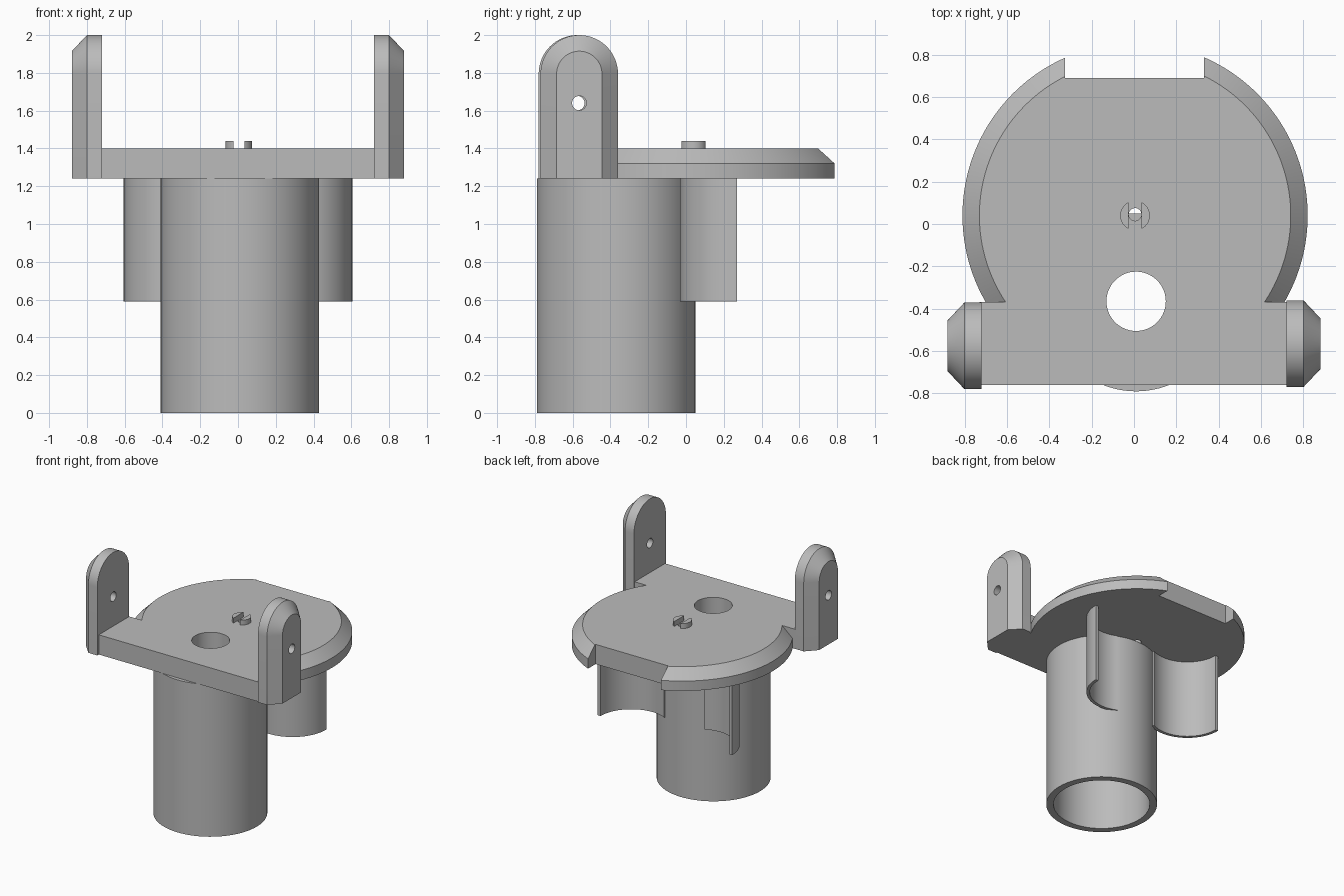
import bpy, bmesh
from math import sin, cos, pi, acos, radians

cube = bpy.data.objects.get("Cube")
if cube:
    bpy.data.objects.remove(cube, do_unlink=True)

grey = bpy.data.materials.new("plain grey")
grey.use_nodes = True
grey.diffuse_color = (0.5, 0.5, 0.5, 1)
grey.node_tree.nodes["Principled BSDF"].inputs["Base Color"].default_value = (0.5, 0.5, 0.5, 1)


def arc(cx, cy, r, a0, a1, n):
    """Points along an arc, both ends included."""
    return [(cx + r * cos(a0 + (a1 - a0) * i / n), cy + r * sin(a0 + (a1 - a0) * i / n))
            for i in range(n + 1)]


def circle(cx, cy, r, n=96):
    return arc(cx, cy, r, 0, 2 * pi, n)[:-1]


def loft(name, rings, closed=False):
    """Skin matching rings of points; cap the ends or close the loop."""
    bm = bmesh.new()
    loops = [[bm.verts.new(p) for p in ring] for ring in rings]
    n = len(loops[0])
    pairs = list(zip(loops, loops[1:]))
    if closed:
        pairs.append((loops[-1], loops[0]))
    else:
        bm.faces.new(loops[0])
        bm.faces.new(loops[-1])
    for a, b in pairs:
        for i in range(n):
            j = (i + 1) % n
            bm.faces.new((a[i], a[j], b[j], b[i]))
    bmesh.ops.recalc_face_normals(bm, faces=bm.faces)
    mesh = bpy.data.meshes.new(name)
    bm.to_mesh(mesh)
    bm.free()
    mesh.materials.append(grey)
    obj = bpy.data.objects.new(name, mesh)
    bpy.context.collection.objects.link(obj)
    return obj


def level(points, z):
    return [(x, y, z) for x, y in points]


def prism(name, points, z0, z1):
    return loft(name, [level(points, z0), level(points, z1)])


def box(name, x0, x1, y0, y1, z0, z1):
    return prism(name, [(x0, y0), (x1, y0), (x1, y1), (x0, y1)], z0, z1)


def select(obj):
    bpy.ops.object.select_all(action='DESELECT')
    obj.select_set(True)
    bpy.context.view_layer.objects.active = obj


def combine(obj, other, operation='DIFFERENCE'):
    """Apply a boolean and discard the helper."""
    mod = obj.modifiers.new("cut", 'BOOLEAN')
    mod.operation, mod.object, mod.solver = operation, other, 'EXACT'
    select(obj)
    bpy.ops.object.modifier_apply(modifier=mod.name)
    bpy.data.objects.remove(other, do_unlink=True)


BOTTOM, TOP = 1.24, 1.40
TUBE_X, TUBE_Y = 0.01, -0.37
parts = []

# Round plate with a chamfered rim, squared off at the front and notched at the back
rim = circle(0.005, 0.04, 0.815, 160)
crown = circle(0.005, 0.04, 0.735, 160)
plate = loft("base_plate", [level(rim, BOTTOM), level(rim, 1.32), level(crown, TOP)])
combine(plate, box("front_cutter", -1, 1, -1, -0.37, 1, 1.6))
combine(plate, box("notch_cutter", -0.325, 0.33, 0.69, 1, 1, 1.6))
combine(plate, box("front_bar", -0.73, 0.73, -0.76, -0.369, BOTTOM, TOP), 'UNION')
combine(plate, prism("large_hole_cutter", circle(TUBE_X, -0.365, 0.14), 1, 1.6))
combine(plate, prism("small_hole_cutter", circle(0.005, 0.045, 0.03, 32), 1, 1.6))
parts.append(plate)

# Hollow main tube, open at the bottom
outer = circle(TUBE_X, TUBE_Y, 0.42)
inner = circle(TUBE_X, TUBE_Y, 0.365)
parts.append(loft("main_tube", [level(outer, 0), level(outer, BOTTOM),
                                level(inner, BOTTOM), level(inner, 0)], closed=True))


def arch(x, y, r):
    """Upright slab outline with a round top."""
    top = arc(y, 1.795, r, 0, pi, 32)
    outline = [(y + r, BOTTOM)] + top + [(y - r, BOTTOM)]
    return [(x, py, pz) for py, pz in outline]


for side, word in ((1, "left"), (-1, "right")):
    # Upright ear with a chamfered outer face and a pin hole
    y = -0.57 + 0.005 * side
    ear = loft(word + "_ear", [arch(side * 0.72, y, 0.205), arch(side * 0.80, y, 0.205),
                               arch(side * 0.88, y, 0.12)])
    hole = circle(y, 1.64, 0.038, 32)
    combine(ear, loft("pin_cutter", [[(side * x, py, pz) for py, pz in hole]
                                     for x in (0.6, 1.0)]))
    parts.append(ear)

    # Thin curved wall that runs into the main tube
    start, end = radians(244), 2 * pi
    section = arc(0.303, 0.27, 0.302, start, end, 40) + arc(0.303, 0.27, 0.277, end, start, 40)
    parts.append(prism(word + "_curved_wall", [(side * x, py) for x, py in section],
                       0.59, BOTTOM + 0.01))

    # Half-round stud on top of the plate
    half = acos(0.03 / 0.07)
    stud = arc(0, 0.04, 0.07, -half, half, 20)
    parts.append(prism(word + "_stud", [(0.005 + side * x, py) for x, py in stud],
                       TOP - 0.01, 1.44))

for part in parts:
    select(part)
    bpy.ops.object.shade_smooth_by_angle(angle=radians(25))
